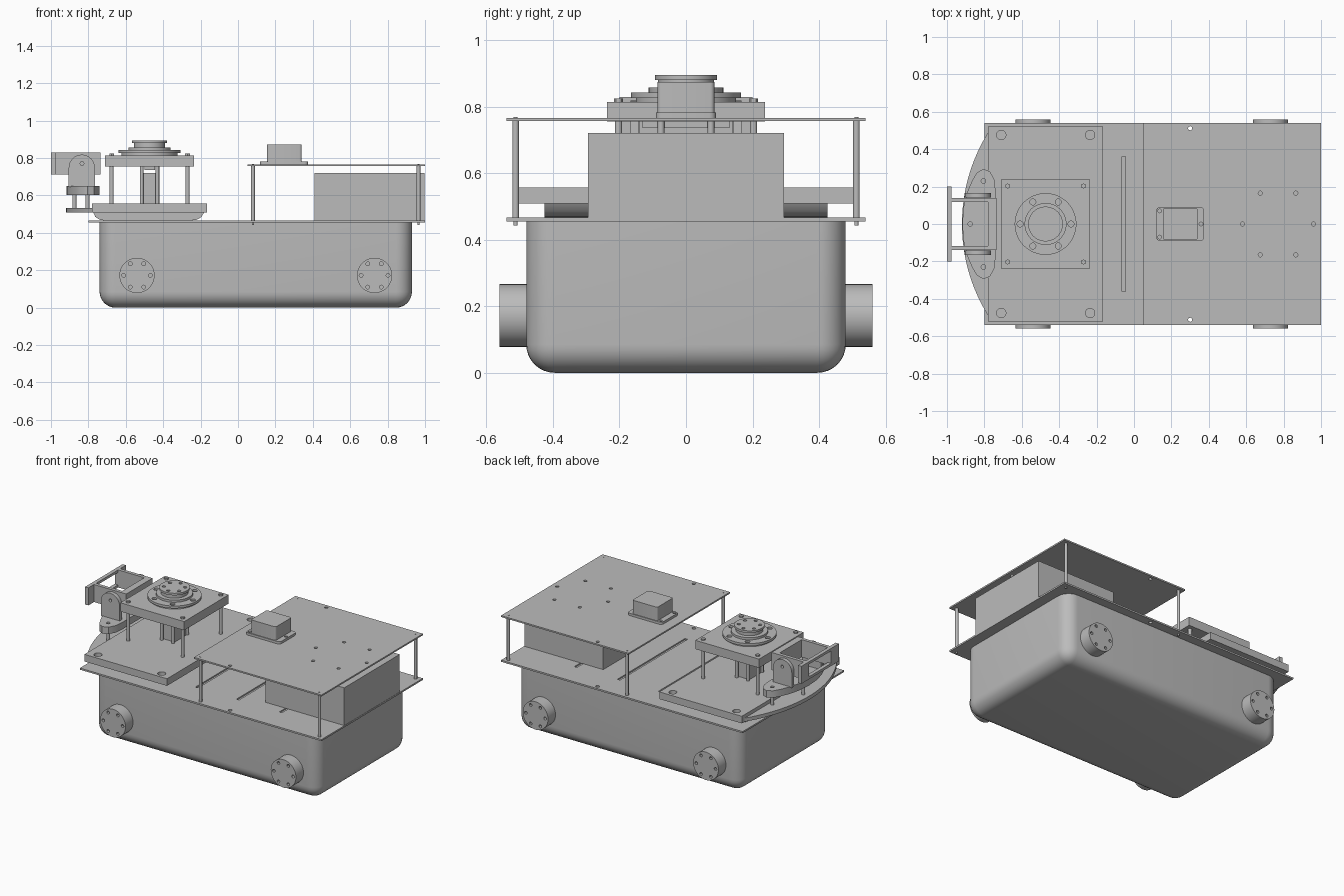
import bpy, bmesh, math
from mathutils import Matrix, Vector

if "Cube" in bpy.data.objects:
    bpy.data.objects.remove(bpy.data.objects["Cube"])

grey = bpy.data.materials.new("plain_grey")
grey.use_nodes = True
tone = (0.5, 0.5, 0.5, 1)
grey.diffuse_color = tone
grey.node_tree.nodes["Principled BSDF"].inputs["Base Color"].default_value = tone


def finish(name, bm):
    bmesh.ops.recalc_face_normals(bm, faces=bm.faces)
    me = bpy.data.meshes.new(name)
    bm.to_mesh(me)
    bm.free()
    me.materials.append(grey)
    ob = bpy.data.objects.new(name, me)
    bpy.context.collection.objects.link(ob)
    return ob


def add_box(bm, x, y, z):
    """Box from (low, high) pairs; returns its vertices."""
    size = [b - a for a, b in (x, y, z)]
    mid = [(a + b) / 2 for a, b in (x, y, z)]
    m = Matrix.Translation(mid) @ Matrix.Diagonal((*size, 1))
    return bmesh.ops.create_cube(bm, size=1, matrix=m)["verts"]


def add_cyl(bm, x, y, z, r, axis="Z", seg=24):
    """Cylinder centred on x, y, z, where the pair gives the span along the axis."""
    span = {"X": x, "Y": y, "Z": z}[axis]
    mid = [sum(v) / 2 if isinstance(v, tuple) else v for v in (x, y, z)]
    turn = {"X": Matrix.Rotation(math.pi / 2, 4, "Y"),
            "Y": Matrix.Rotation(math.pi / 2, 4, "X"), "Z": Matrix()}[axis]
    bmesh.ops.create_cone(bm, cap_ends=True, segments=seg, radius1=r, radius2=r,
                          depth=span[1] - span[0], matrix=Matrix.Translation(mid) @ turn)


def boxes(name, *specs):
    bm = bmesh.new()
    for s in specs:
        add_box(bm, *s)
    return finish(name, bm)


def cyls(name, specs, axis="Z", seg=24):
    bm = bmesh.new()
    for s in specs:
        add_cyl(bm, *s, axis=axis, seg=seg)
    return finish(name, bm)


def prism(name, pts, vec):
    """Closed outline pushed along a vector."""
    bm = bmesh.new()
    face = bm.faces.new([bm.verts.new(p) for p in pts])
    new = bmesh.ops.extrude_face_region(bm, geom=[face])["geom"]
    bmesh.ops.translate(bm, vec=Vector(vec),
                        verts=[v for v in new if isinstance(v, bmesh.types.BMVert)])
    return finish(name, bm)


def cut(ob, cutter):
    """Subtract a cutter, keep the result and drop the cutter."""
    mod = ob.modifiers.new("cut", "BOOLEAN")
    mod.operation, mod.solver, mod.object = "DIFFERENCE", "EXACT", cutter
    cutter.hide_render = True
    dg = bpy.context.evaluated_depsgraph_get()
    me = bpy.data.meshes.new_from_object(ob.evaluated_get(dg))
    ob.modifiers.clear()
    ob.data = me
    bpy.data.objects.remove(cutter)


def ring(r, n=6):
    return [(r * math.cos(math.tau * i / n), r * math.sin(math.tau * i / n)) for i in range(n)]


SIDES = (-1, 1)

# Hull: tub with rounded corners and bottom edge
bm = bmesh.new()
add_box(bm, (-0.74, 0.93), (-0.48, 0.48), (0, 0.456))
edges = [e for e in bm.edges if min(v.co.z for v in e.verts) < 0.1]
bmesh.ops.bevel(bm, geom=edges, offset=0.085, segments=8, profile=0.5, affect="EDGES")
finish("hull", bm)

# Round side ports with six bolt holes
for x, end in ((-0.54, "rear"), (0.73, "fore")):
    for s in SIDES:
        port = cyls(f"{end}_port", [(x, tuple(sorted((0.44 * s, 0.56 * s))), 0.172, 0.094)], "Y", 48)
        hole_y = tuple(sorted((0.54 * s, 0.58 * s)))
        cut(port, cyls("cutter", [(x + a, hole_y, 0.172 + b, 0.01) for a, b in ring(0.072)], "Y", 12))

# Main deck with slots and edge holes
deck = boxes("main_deck", ((-0.8, 1), (-0.54, 0.54), (0.455, 0.466)))
cut(deck, boxes("cutter", *[((x - 0.01, x + 0.01), (-0.36, 0.36), (0.457, 0.5))
                            for x in (-0.055, 0.25, 0.57)]))
cut(deck, cyls("cutter", [(0.3, 0.512 * s, (0.4, 0.5), 0.012) for s in SIDES]))

# Upper deck, its posts and the battery box below
upper = boxes("upper_deck", ((0.05, 1), (-0.54, 0.54), (0.756, 0.766)))
spots = [(0.3, 0.512), (0.3, -0.512), (0.58, 0), (0.96, 0)]
spots += [(x, 0.165 * s) for x in (0.675, 0.865) for s in SIDES]
cut(upper, cyls("cutter", [(x, y, (0.7, 0.8), 0.011) for x, y in spots], seg=16))
corners = [(x, 0.512 * s) for x in (0.08, 0.965) for s in SIDES]
cyls("deck_posts", [(x, y, (0.456, 0.757), 0.01) for x, y in corners])
cyls("post_bolts", [(x, y, (0.442, 0.768), 0.006) for x, y in corners])
boxes("battery_box", ((0.41, 0.998), (-0.295, 0.295), (0.465, 0.72)))

# Sensor housing on the upper deck
bm = bmesh.new()
for spec, r in ((((0.118, 0.375), (-0.09, 0.09), (0.765, 0.782)), 0.02),
                (((0.155, 0.34), (-0.085, 0.085), (0.775, 0.873)), 0.012)):
    vs = add_box(bm, *spec)
    es = {e for v in vs for e in v.link_edges if abs(e.verts[0].co.z - e.verts[1].co.z) > 0.001}
    bmesh.ops.bevel(bm, geom=list(es), offset=r, segments=4, profile=0.5, affect="EDGES")
sensor = finish("sensor_housing", bm)
cut(sensor, cyls("cutter", [(0.137, 0.07, (0.77, 0.8), 0.01), (0.137, -0.07, (0.77, 0.8), 0.01),
                            (0.358, 0, (0.77, 0.8), 0.01)]))

# Turret base: flared foot and thick plate with four holes
foot = [(-0.71, 0.465), (-0.74, 0.47), (-0.763, 0.485), (-0.775, 0.512),
        (-0.18, 0.512), (-0.195, 0.485), (-0.22, 0.47), (-0.26, 0.465)]
prism("base_foot", [(x, -0.425, z) for x, z in foot], (0, 0.85, 0))
base = boxes("base_plate", ((-0.78, -0.165), (-0.52, 0.52), (0.508, 0.556)))
cut(base, cyls("cutter", [(x, 0.476 * s, (0.515, 0.6), 0.025) for x in (-0.71, -0.235) for s in SIDES]))

# Curved bumper plate
R = 0.927
arc = [(-0.92 + R - R * math.cos(a), R * math.sin(a), 0.508)
       for a in (math.radians(-32 + 64 * i / 24) for i in range(25))]
prism("bumper_plate", arc, (0, 0, 0.024))

# Turret table, posts and bolts
CX = -0.473
table = boxes("turret_table", ((-0.71, -0.235), (-0.237, 0.237), (0.755, 0.814)))
feet = [(CX + 0.203 * a, 0.203 * s) for a in SIDES for s in SIDES]
cyls("turret_posts", [(x, y, (0.55, 0.757), 0.011) for x, y in feet])
cyls("table_bolts", [(x, y, (0.81, 0.824), 0.014) for x, y in feet], seg=6)

# Turntable: stacked discs
disc = cyls("turntable_ring", [(CX, 0, (0.826, 0.842), 0.165)], seg=64)
cut(disc, cyls("cutter", [(CX + a, b, (0.83, 0.9), 0.016) for a, b in ring(0.136)]))
cyls("turntable_foot", [(CX, 0, (0.812, 0.828), 0.15)], seg=64)
cyls("turntable_step", [(CX, 0, (0.84, 0.857), 0.112)], seg=64)
cyls("turntable_neck", [(CX, 0, (0.855, 0.882), 0.084)], seg=48)
cap = cyls("turntable_cap", [(CX, 0, (0.88, 0.894), 0.093)], seg=48)
cut(cap, cyls("cutter", [(CX + a, b, (0.886, 0.92), 0.011) for b, a in ring(0.065)]))

# Drive motor under the table
boxes("drive_motor", ((-0.515, -0.43), (-0.06, 0.06), (0.555, 0.72)),
      ((-0.5, -0.445), (-0.13, 0.13), (0.735, 0.757)))
cyls("motor_rods", [(CX + 0.042 * a, 0.075 * s, (0.555, 0.757), 0.01) for a in SIDES for s in SIDES])

# Crescent bracket on three standoffs
half = [(-0.918, 0), (-0.912, 0.09), (-0.892, 0.17), (-0.864, 0.235), (-0.84, 0.275),
        (-0.805, 0.295), (-0.77, 0.28), (-0.745, 0.235), (-0.74, 0.17)]
outline = half + [(x, -y) for x, y in reversed(half[1:])]
crescent = prism("crescent_bracket", [(x, y, 0.603) for x, y in outline], (0, 0, 0.047))
pegs = [(-0.875, 0), (-0.805, 0.23), (-0.805, -0.23)]
cut(crescent, cyls("cutter", [(x, y, (0.63, 0.7), 0.012) for x, y in pegs]))
cyls("bracket_standoffs", [(x, y, (0.53, 0.605), 0.011) for x, y in pegs])

# Round-topped ears that carry the tilting frame
dome = [(-0.835 + 0.07 * math.cos(math.pi * i / 16), 0.748 + 0.07 * math.sin(math.pi * i / 16))
        for i in range(17)]
ear = [(-0.765, 0.645)] + dome + [(-0.905, 0.645)]
for s in SIDES:
    tab = prism("frame_ear", [(x, 0.142 * s, z) for x, z in ear], (0, 0.025 * s, 0))
    cut(tab, cyls("cutter", [(-0.834, (-0.3, 0.3), 0.77, 0.01)], "Y", 16))

# Tilting frame: arms, inner wall and windowed end plate
Z = (0.711, 0.829)
boxes("tilting_frame", *[((-0.98, -0.735), tuple(sorted((0.117 * s, 0.14 * s))), Z) for s in SIDES],
      ((-0.78, -0.735), (-0.118, 0.118), Z))
window = boxes("frame_end_plate", ((-1, -0.975), (-0.2, 0.2), Z))
cut(window, boxes("cutter", ((-1.1, -0.9), (-0.117, 0.117), (0.728, 0.812))))

# Smooth the round parts, keep edges sharp
bpy.ops.object.select_all(action="DESELECT")
for ob in bpy.context.collection.objects:
    if ob.type == "MESH" and grey.name in ob.data.materials:
        ob.select_set(True)
        bpy.context.view_layer.objects.active = ob
bpy.ops.object.shade_smooth_by_angle(angle=math.radians(30))
